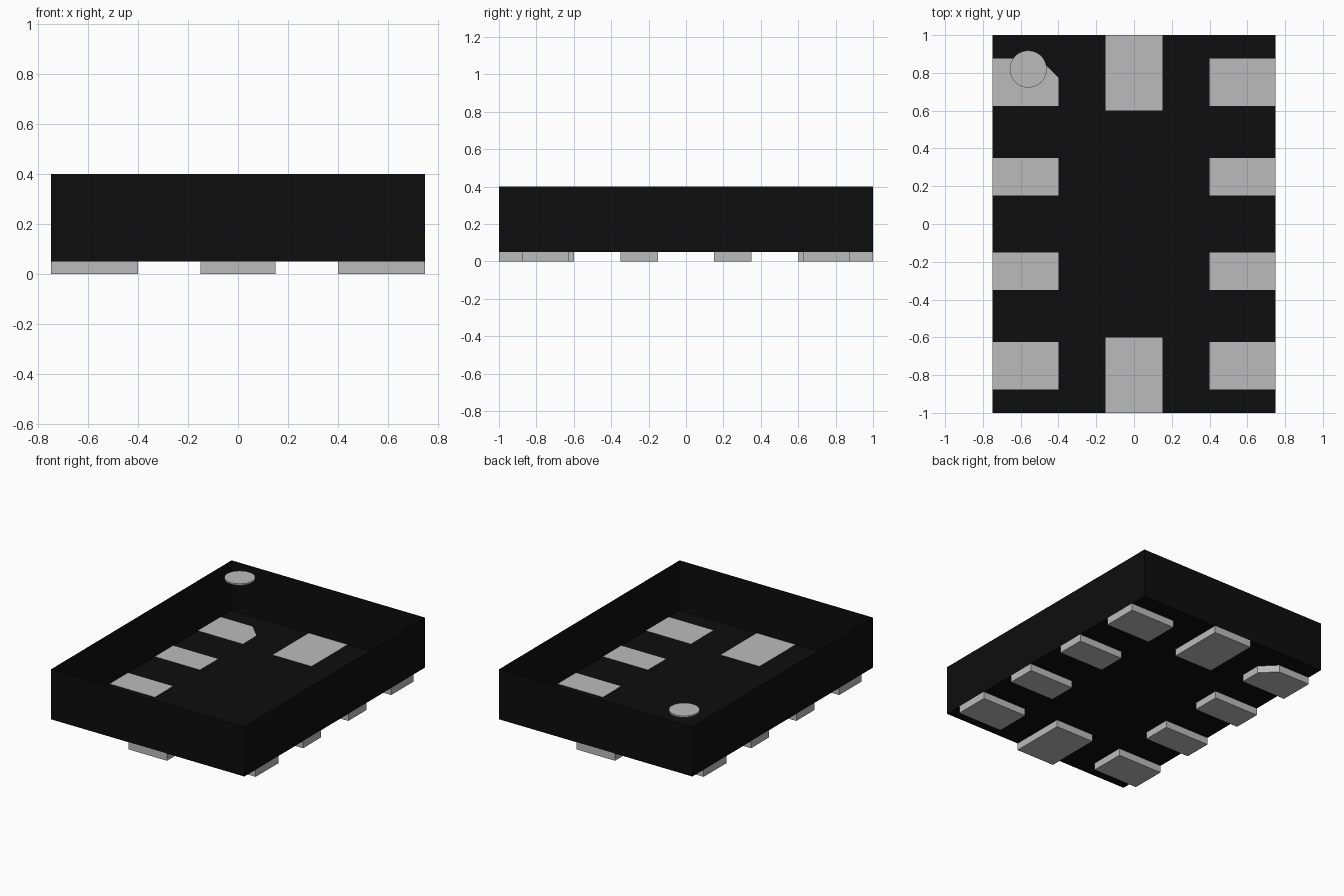
import bpy
import bmesh
import math

cube = bpy.data.objects.get("Cube")
if cube:
    bpy.data.objects.remove(cube, do_unlink=True)


def material(name, rgb):
    m = bpy.data.materials.new(name)
    m.use_nodes = True
    m.diffuse_color = (*rgb, 1)
    bsdf = next(n for n in m.node_tree.nodes if n.type == 'BSDF_PRINCIPLED')
    bsdf.inputs["Base Color"].default_value = (*rgb, 1)
    return m


black = material("black plastic", (0.004, 0.004, 0.004))
silver = material("silver metal", (0.50, 0.50, 0.50))


def prism(name, outline, z0, z1, mat, open_top=False):
    """Extrude a counter-clockwise outline from z0 up to z1."""
    bm = bmesh.new()
    low = [bm.verts.new((x, y, z0)) for x, y in outline]
    high = [bm.verts.new((x, y, z1)) for x, y in outline]
    n = len(outline)
    bm.faces.new(low[::-1])
    if not open_top:
        bm.faces.new(high)
    for i in range(n):
        j = (i + 1) % n
        bm.faces.new((low[i], low[j], high[j], high[i]))
    mesh = bpy.data.meshes.new(name)
    bm.to_mesh(mesh)
    bm.free()
    mesh.materials.append(mat)
    obj = bpy.data.objects.new(name, mesh)
    bpy.context.collection.objects.link(obj)
    return obj


def rect(x0, x1, y0, y1):
    return [(x0, y0), (x1, y0), (x1, y1), (x0, y1)]


FLOOR = 0.05
PAD_TOP = FLOOR + 0.001  # pads sit just through the floor

# Open-topped shell with a floor and four thin walls
prism("body", rect(-0.75, 0.75, -1, 1), FLOOR, 0.4, black, open_top=True)

# Contact pads along both long sides
rows = [("front", -0.875, -0.625), ("front_middle", -0.35, -0.15),
        ("back_middle", 0.15, 0.35), ("back", 0.625, 0.875)]
for label, y0, y1 in rows:
    prism(f"{label}_left_pad", rect(0.4, 0.75, y0, y1), 0, PAD_TOP, silver)
    outline = rect(-0.75, -0.4, y0, y1)
    if label == "back":  # the first pad has a cut corner
        outline[2:3] = [(-0.4, y1 - 0.1), (-0.5, y1)]
    prism(f"{label}_right_pad", outline, 0, PAD_TOP, silver)

# Larger pads in the middle of each short side
prism("front_centre_pad", rect(-0.15, 0.15, -1, -0.6), 0, PAD_TOP, silver)
prism("back_centre_pad", rect(-0.15, 0.15, 0.6, 1), 0, PAD_TOP, silver)

# Round marker disc level with the rim
N = 48
circle = [(-0.56 + 0.098 * math.cos(2 * math.pi * i / N),
           0.82 + 0.098 * math.sin(2 * math.pi * i / N)) for i in range(N)]
disc = prism("marker_disc", circle, 0.39, 0.401, silver)
bpy.ops.object.select_all(action='DESELECT')
disc.select_set(True)
bpy.context.view_layer.objects.active = disc
bpy.ops.object.shade_smooth_by_angle(angle=math.radians(30))
